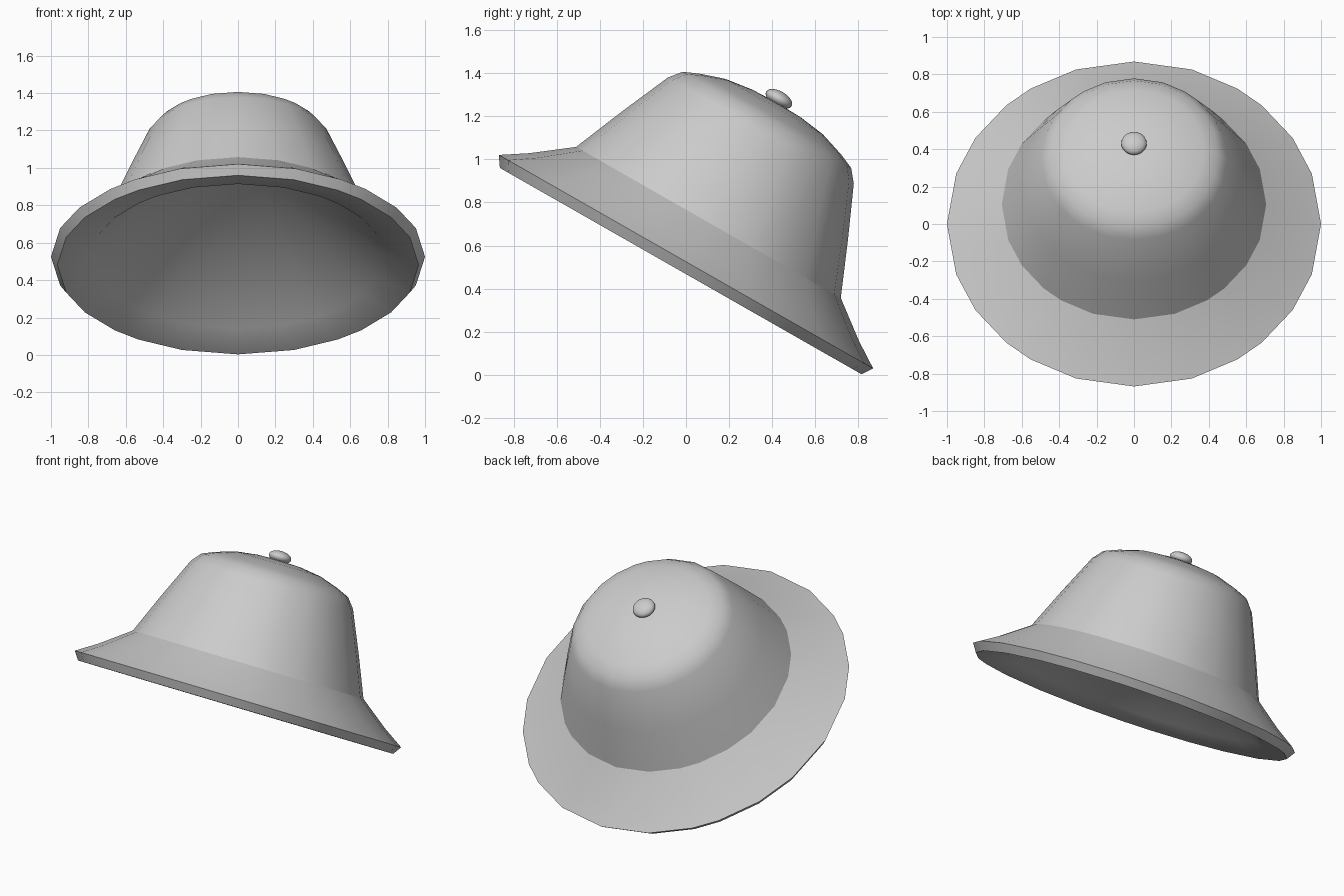
import bpy, bmesh, math
from mathutils import Matrix

if "Cube" in bpy.data.objects:
    bpy.data.objects.remove(bpy.data.objects["Cube"])

# Hat frame: leaned about 30 degrees so the front brim is raised
TILT = Matrix.Translation((0, 0, 0.525)) @ Matrix.Rotation(math.radians(-29.7), 4, 'X')

# 24 slightly uneven spokes, mirrored from one quadrant
QUADRANT = [0, 18, 33.5, 43, 58, 72]
ANGLES = QUADRANT + [180 - a for a in [90] + QUADRANT[:0:-1]]
ANGLES += [a + 180 for a in ANGLES]


def finish(bm, name, angle):
    bmesh.ops.recalc_face_normals(bm, faces=bm.faces)
    mesh = bpy.data.meshes.new(name)
    bm.to_mesh(mesh)
    bm.free()
    obj = bpy.data.objects.new(name, mesh)
    bpy.context.collection.objects.link(obj)
    obj.matrix_world = TILT
    bpy.ops.object.select_all(action='DESELECT')
    bpy.context.view_layer.objects.active = obj
    obj.select_set(True)
    bpy.ops.object.shade_smooth_by_angle(angle=math.radians(angle))
    return obj


def lathe(name, profile, angle):
    """Revolve (radius, height) points; both ends lie on the axis."""
    bm = bmesh.new()
    rings = []
    for r, h in profile:
        if r == 0:
            rings.append([bm.verts.new((0, 0, h))] * len(ANGLES))
        else:
            rings.append([bm.verts.new((r * math.sin(math.radians(a)),
                                        r * math.cos(math.radians(a)), h)) for a in ANGLES])
    n = len(ANGLES)
    for lower, upper in zip(rings, rings[1:]):
        for i in range(n):
            j = (i + 1) % n
            corners = [lower[i], lower[j], upper[j], upper[i]]
            bm.faces.new(list(dict.fromkeys(corners)))
    return finish(bm, name, angle)


# Crown and brim outside, then the underside rim and cone-shaped hollow
outer = [(0, 0.85), (0.13, 0.846), (0.26, 0.828), (0.376, 0.79),
         (0.45, 0.758), (0.497, 0.70), (0.605, 0.455), (0.707, 0.21),
         (0.88, 0.078), (1.0, 0)]
inner = [(0.966, -0.05), (0.78, 0.003), (0, 0.74)]
lathe("hat_body", outer + inner, 29)

# Button on top of the crown
bm = bmesh.new()
bmesh.ops.create_uvsphere(bm, u_segments=24, v_segments=12, radius=1,
                          matrix=Matrix.Translation((0, 0, 0.87)) @ Matrix.Diagonal((0.068, 0.068, 0.036, 1)))
finish(bm, "crown_button", 60)
